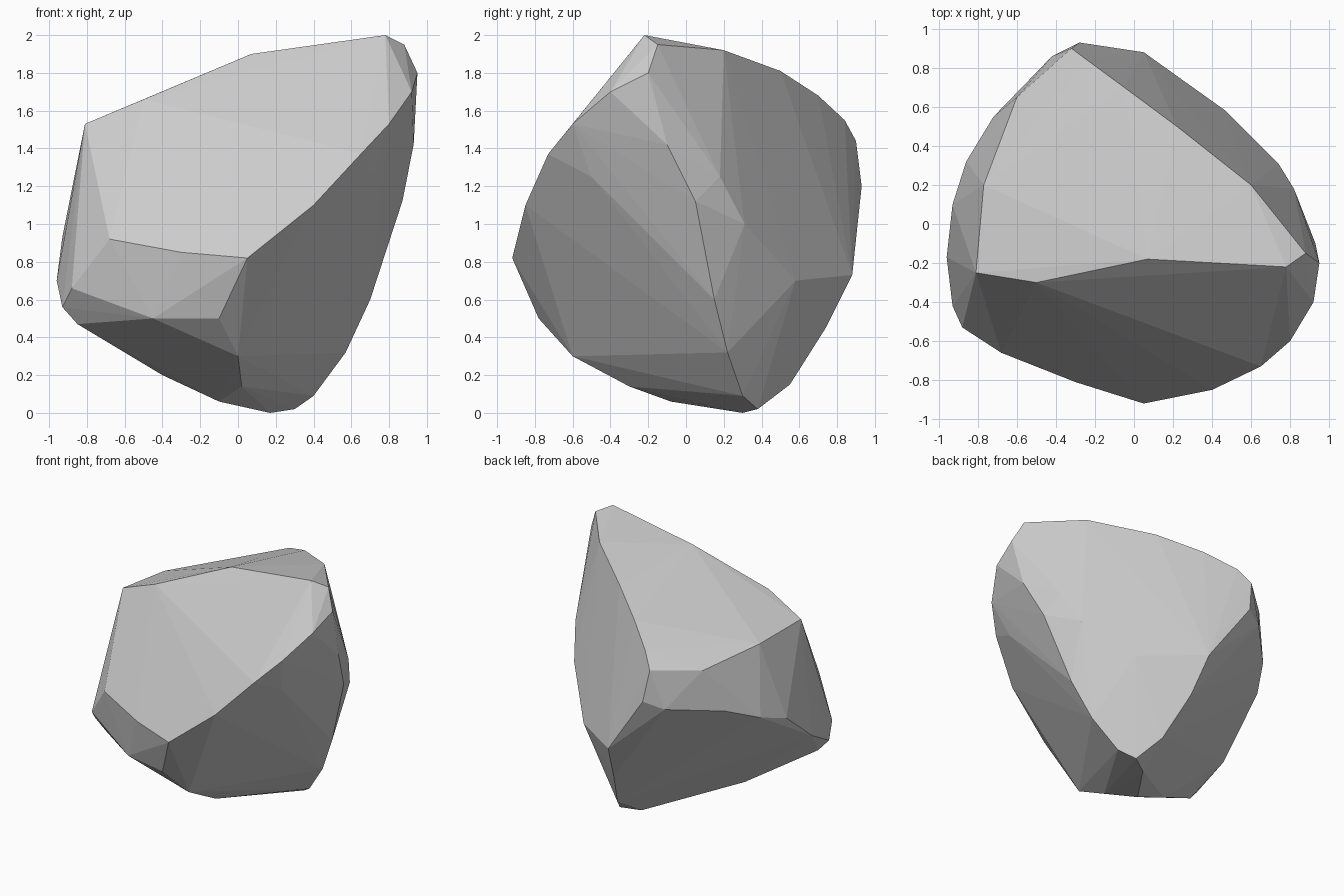
import bpy, bmesh

# Ridge lines of the boulder; their convex hull gives the flat facets
top_rim = [(.78, -.22, 2), (.88, -.15, 1.95), (.6, .2, 1.92), (.22, .5, 1.81),
           (-.05, .7, 1.68), (-.24, .84, 1.55), (-.32, .9, 1.44), (-.6, .65, 1.42),
           (-.77, .2, 1.5), (-.81, -.25, 1.53), (-.5, -.3, 1.66), (.07, -.18, 1.9)]
front_ridge = [(.95, -.2, 1.8), (.92, -.4, 1.7), (.8, -.6, 1.53),
               (.65, -.73, 1.37), (.4, -.85, 1.1), (.05, -.92, .82)]
left_ridge = [(-.96, -.17, .7), (-.93, .1, .93), (-.86, .32, 1.0),
              (-.72, .55, 1.1), (-.42, .86, 1.15), (-.28, .93, 1.2)]
front_lower = [(-.68, -.66, .92), (-.3, -.81, .85), (-.88, -.53, .66),
               (-.93, -.42, .56), (-.45, -.7, .5), (-.1, -.78, .5), (0, -.6, .3)]
underside = [(.17, .3, 0), (.3, .38, .02), (-.1, -.08, .06),
             (-.4, -.15, .2), (-.85, -.4, .47), (.02, -.3, .14)]
right_ridge = [(.93, -.1, 1.42), (.87, .05, 1.12), (.72, -.5, 1.25),
               (.7, .15, .6), (.57, .22, .32), (.4, .3, .09)]
back_ridge = [(.82, .18, 1.25), (.74, .31, 1.0), (.47, .58, .7),
              (.05, .88, .73), (.1, .74, .45), (.2, .55, .15)]

# Boulder
bm = bmesh.new()
for ridge in (top_rim, front_ridge, left_ridge, front_lower,
              underside, right_ridge, back_ridge):
    for p in ridge:
        bm.verts.new(p)
res = bmesh.ops.convex_hull(bm, input=bm.verts[:])
loose = [v for v in bm.verts if not v.link_faces]
bmesh.ops.delete(bm, geom=loose, context='VERTS')
bmesh.ops.recalc_face_normals(bm, faces=bm.faces[:])

mesh = bpy.data.meshes.new("boulder")
bm.to_mesh(mesh)
bm.free()
boulder = bpy.data.objects.new("boulder", mesh)
bpy.context.collection.objects.link(boulder)
